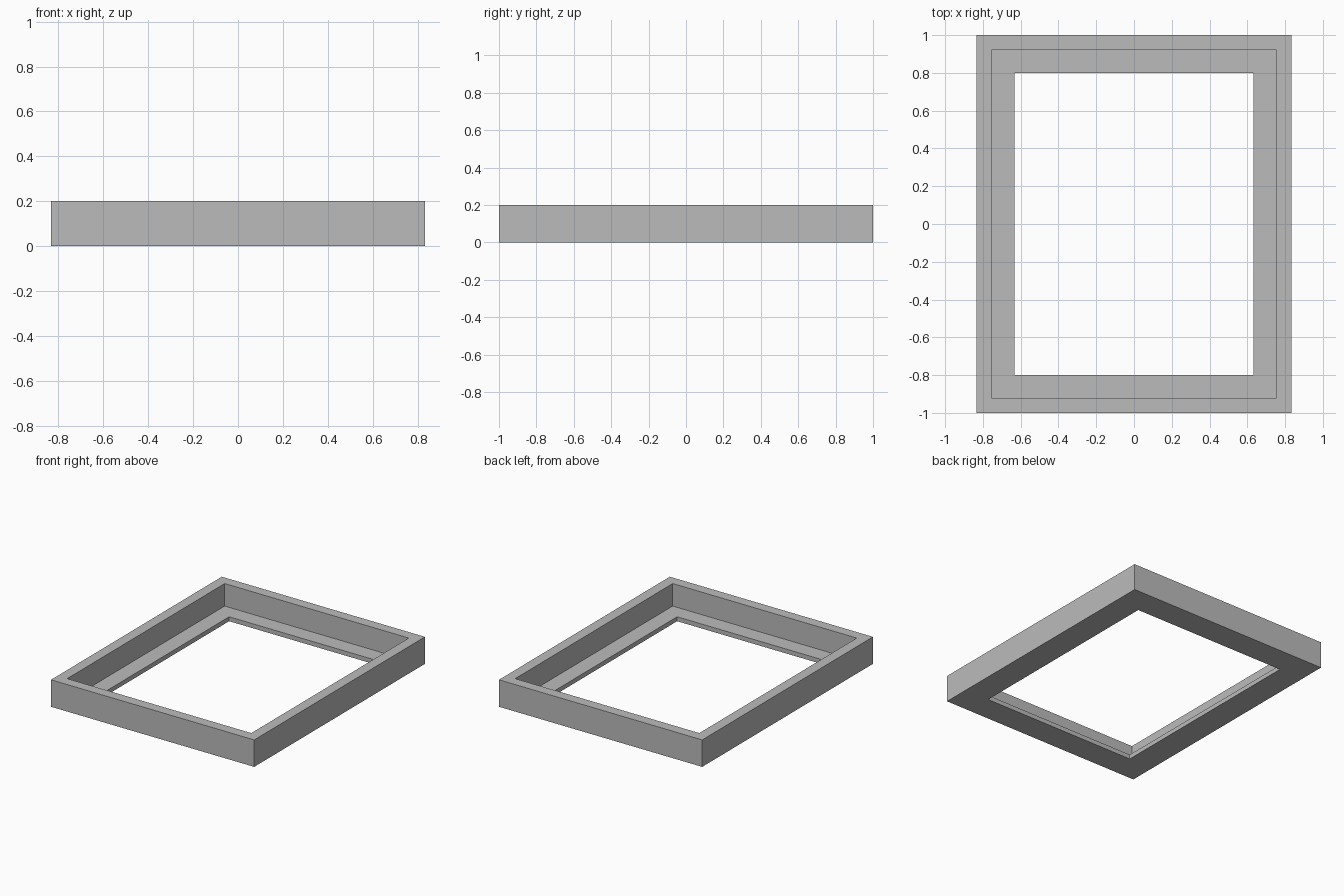
import bpy
import bmesh

default = bpy.data.objects.get("Cube")
if default:
    bpy.data.objects.remove(default, do_unlink=True)

# Single grey finish
grey = bpy.data.materials.new("mid grey")
grey.use_nodes = True
colour = (0.5, 0.5, 0.5, 1)
grey.diffuse_color = colour
grey.node_tree.nodes["Principled BSDF"].inputs["Base Color"].default_value = colour

HALF_X, HALF_Y = 0.833, 1.0
HEIGHT, LEDGE_TOP = 0.2, 0.033
WALL, LEDGE = 0.078, 0.2

# L-shaped rail section: inset from the outer edge, height
section = [(0, 0), (0, HEIGHT), (WALL, HEIGHT),
           (WALL, LEDGE_TOP), (LEDGE, LEDGE_TOP), (LEDGE, 0)]
corners = [(-1, -1), (1, -1), (1, 1), (-1, 1)]

# Sweep the section around the four mitred corners
bm = bmesh.new()
rings = [[bm.verts.new((sx * (HALF_X - d), sy * (HALF_Y - d), z))
          for sx, sy in corners] for d, z in section]
for lower, upper in zip(rings, rings[1:] + rings[:1]):
    for i in range(4):
        j = (i + 1) % 4
        bm.faces.new((lower[i], lower[j], upper[j], upper[i]))
bmesh.ops.recalc_face_normals(bm, faces=bm.faces)

mesh = bpy.data.meshes.new("rebated_frame")
bm.to_mesh(mesh)
bm.free()
mesh.materials.append(grey)
frame = bpy.data.objects.new("rebated_frame", mesh)
bpy.context.collection.objects.link(frame)
